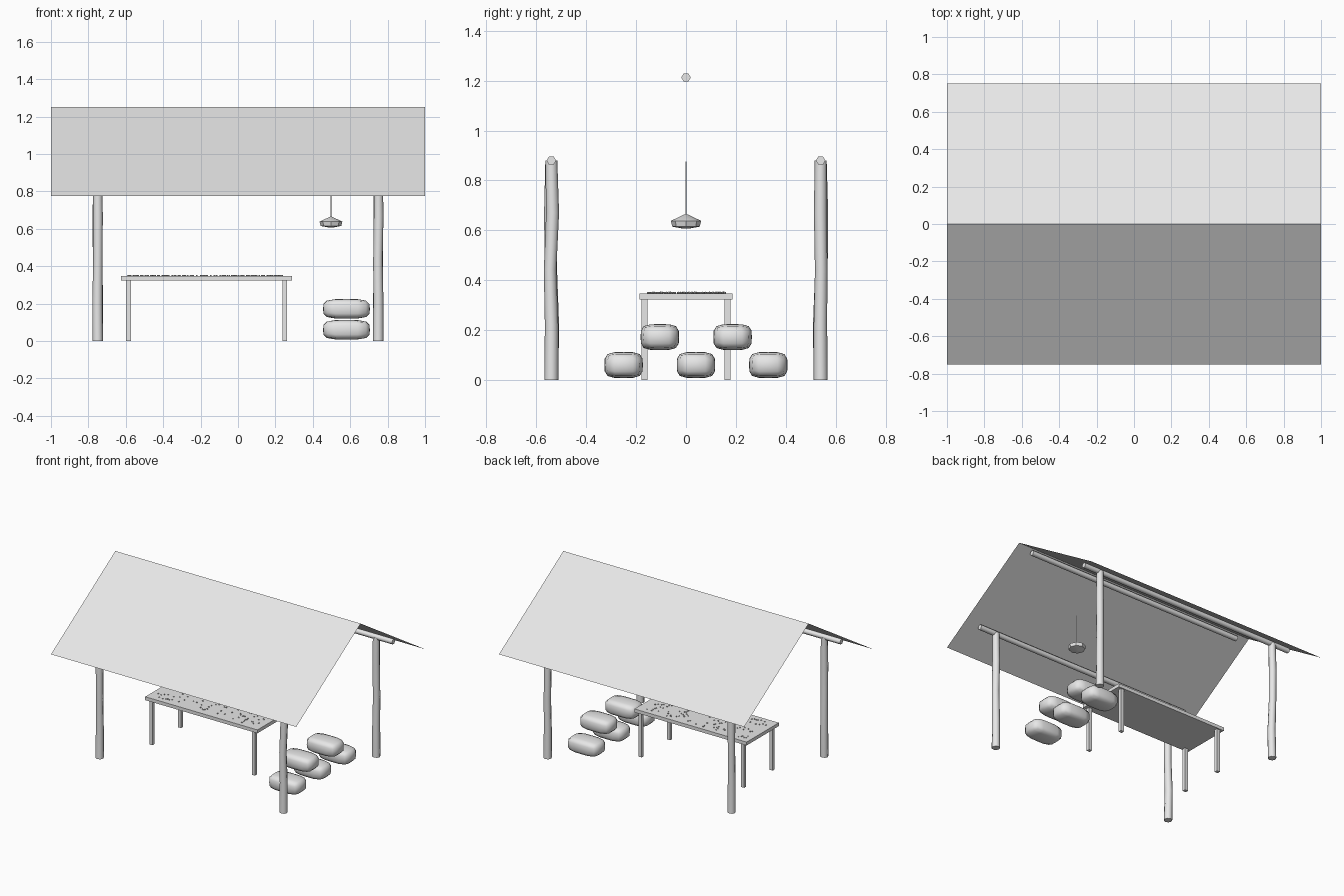
import bpy, bmesh, math, random
from mathutils import Vector, Matrix

if "Cube" in bpy.data.objects:
    bpy.data.objects.remove(bpy.data.objects["Cube"])

random.seed(4)
grey = bpy.data.materials.new("plain_grey")
grey.diffuse_color = (0.8, 0.8, 0.8, 1)
grey.use_nodes = True
grey.node_tree.nodes["Principled BSDF"].inputs["Base Color"].default_value = grey.diffuse_color


def finish(name, bm, smooth=None):
    """Turn a bmesh into a named object, optionally smooth shaded."""
    bmesh.ops.recalc_face_normals(bm, faces=bm.faces)
    mesh = bpy.data.meshes.new(name)
    bm.to_mesh(mesh)
    bm.free()
    mesh.materials.append(grey)
    ob = bpy.data.objects.new(name, mesh)
    bpy.context.collection.objects.link(ob)
    if smooth:
        bpy.ops.object.select_all(action='DESELECT')
        ob.select_set(True)
        bpy.context.view_layer.objects.active = ob
        bpy.ops.object.shade_smooth_by_angle(angle=math.radians(smooth))
    return ob


def tube(name, points, radii, sides, along_x=False, smooth=65):
    """Skin round rings along a list of points, with closed ends."""
    bm = bmesh.new()
    rings = []
    for p, r in zip(points, radii):
        ring = []
        for i in range(sides):
            a = math.tau * i / sides
            u, v = r * math.cos(a), r * math.sin(a)
            off = (0, u, v) if along_x else (u, v, 0)
            ring.append(bm.verts.new(Vector(p) + Vector(off)))
        rings.append(ring)
    for low, high in zip(rings, rings[1:]):
        for i in range(sides):
            j = (i + 1) % sides
            bm.faces.new((low[i], low[j], high[j], high[i]))
    bm.faces.new(rings[0])
    bm.faces.new(rings[-1])
    return finish(name, bm, smooth)


def box(name, centre, size):
    bm = bmesh.new()
    bmesh.ops.create_cube(bm, size=1, matrix=Matrix.Translation(centre) @ Matrix.Diagonal((*size, 1)))
    return finish(name, bm)


# Roof: two thin sloping sheets meeting at the ridge
bm = bmesh.new()
rows = [[bm.verts.new((x, y, z)) for x in (-1, 1)]
        for y, z in ((-0.75, 0.775), (0, 1.25), (0.75, 0.775))]
for a, b in zip(rows, rows[1:]):
    bm.faces.new((a[0], a[1], b[1], b[0]))
roof = finish("roof", bm)
if roof.data.polygons[0].normal.z < 0:
    roof.data.flip_normals()

# Crooked posts
bends = {(1, -1): (0, 0.001, -0.005, 0.005, 0), (1, 1): (0, -0.001, 0.002, -0.001, 0),
         (-1, -1): (0, 0.004, -0.002, -0.003, 0), (-1, 1): (0, -0.004, 0.003, 0.004, 0)}
for (sx, sy), bend in bends.items():
    pts = [(sx * 0.75 + 0.4 * b * sx, sy * 0.54 + b, h)
           for b, h in zip(bend, (0, 0.22, 0.44, 0.67, 0.88))]
    tube("post", pts, (0.028, 0.027, 0.025, 0.026, 0.024), 8)

# Ridge and eave beams
for name, y, z in (("ridge_beam", 0, 1.213), ("front_beam", -0.54, 0.88), ("back_beam", 0.54, 0.88)):
    tube(name, [(-0.89, y, z), (0.89, y, z)], (0.019, 0.019), 6, along_x=True)

# Drying table
box("table_top", (-0.168, 0, 0.335), (0.915, 0.374, 0.025))
for sx in (-1, 1):
    for sy in (-1, 1):
        box("table_leg", (-0.168 + sx * 0.418, sy * 0.166, 0.1625), (0.026, 0.024, 0.325))

# Beans scattered on the table
bm = bmesh.new()
for _ in range(130):
    at = (random.uniform(-0.59, 0.24), random.uniform(-0.16, 0.16), 0.350)
    turn = Matrix.Rotation(random.uniform(0, math.pi), 4, 'Z')
    bmesh.ops.create_icosphere(bm, subdivisions=1, radius=0.005,
                               matrix=Matrix.Translation(at) @ turn @ Matrix.Diagonal((1.2, 0.8, 0.8, 1)))
finish("beans", bm, 65)


# Stuffed sacks: rounded blocks
def sack(y, z):
    bm = bmesh.new()
    bmesh.ops.create_cube(bm, size=2)
    bmesh.ops.subdivide_edges(bm, edges=bm.edges[:], cuts=3, use_grid_fill=True)
    for v in bm.verts:
        n = sum(abs(c) ** 4 for c in v.co) ** 0.25
        v.co = Vector((0.58, y, z)) + v.co / n * Vector((1, 1, 1)).length / math.sqrt(3)
        d = v.co - Vector((0.58, y, z))
        v.co = (0.58 + d.x * 0.125, y + d.y * 0.077, z + d.z * 0.052)
    finish("sack", bm, 65)


for y in (-0.25, 0.04, 0.33):
    sack(y, 0.06)
for y in (-0.105, 0.187):
    sack(y, 0.172)

# Hanging lamp
lamp_x = 0.497
tube("lamp_cord", [(lamp_x, 0, 0.66), (lamp_x, 0, 0.877)], (0.002, 0.002), 6)
tube("lamp_shade", [(lamp_x, 0, z) for z in (0.607, 0.615, 0.638, 0.665)],
     (0.012, 0.055, 0.061, 0.004), 8, smooth=40)
